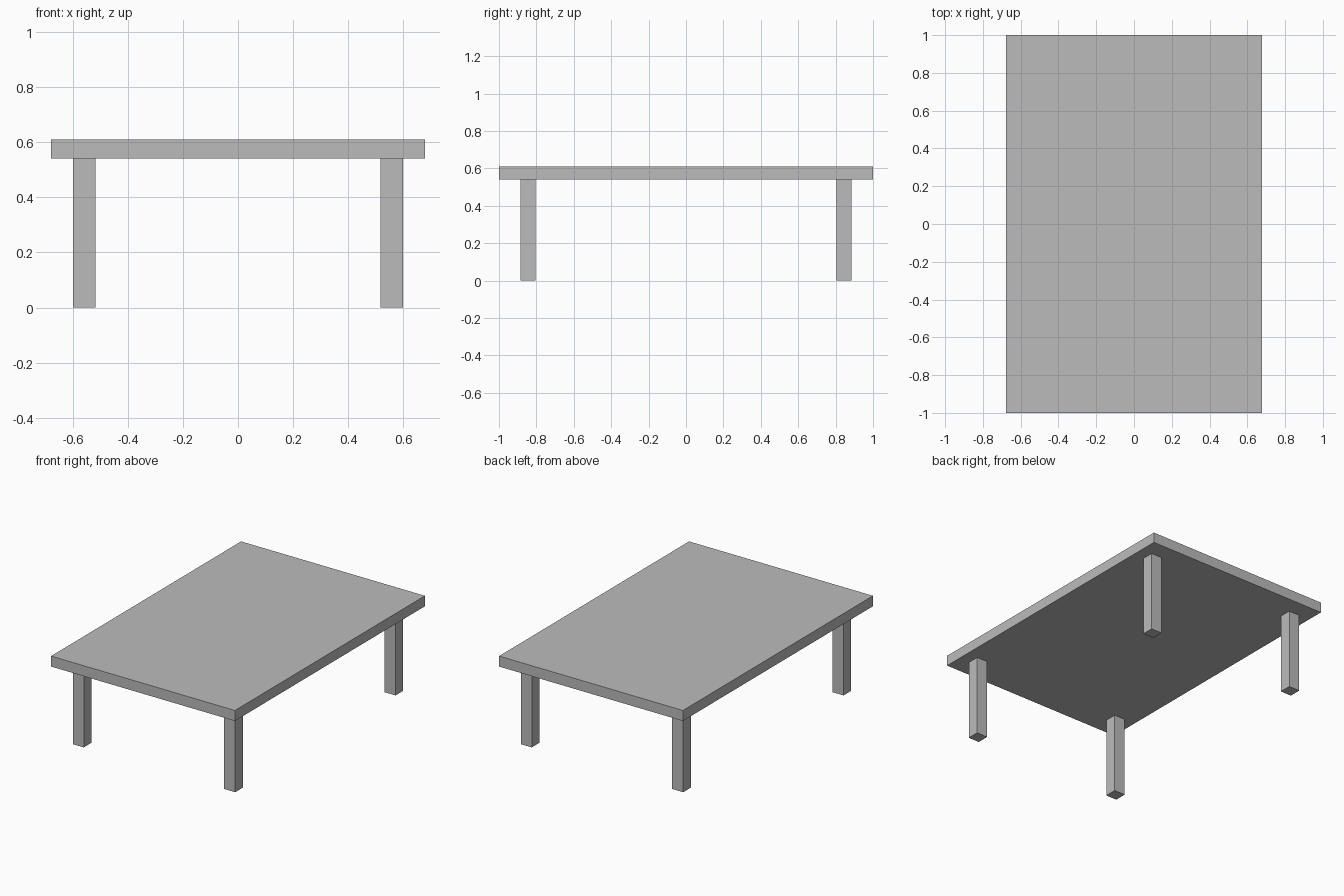
import bpy

if "Cube" in bpy.data.objects:
    bpy.data.objects.remove(bpy.data.objects["Cube"])

# Single flat grey for the whole table
grey = bpy.data.materials.new("grey")
grey.diffuse_color = (0.5, 0.5, 0.5, 1.0)
grey.use_nodes = True
grey.node_tree.nodes["Principled BSDF"].inputs["Base Color"].default_value = grey.diffuse_color


def box(name, center, size):
    """Axis-aligned box with its size baked into the mesh."""
    bpy.ops.mesh.primitive_cube_add(size=1, location=center)
    obj = bpy.context.object
    obj.name = name
    obj.scale = size
    bpy.ops.object.transform_apply(location=False, rotation=False, scale=True)
    obj.data.materials.append(grey)
    return obj


TOP_Z, UNDER_Z = 0.61, 0.54      # upper and lower faces of the slab
LEG = 0.081                      # square leg width
LEG_X, LEG_Y = 0.558, 0.844      # leg centres

# Table top
box("table_top", (0, 0, (TOP_Z + UNDER_Z) / 2), (1.355, 2.0, TOP_Z - UNDER_Z))

# Four square legs
for y_name, sy in (("front", -1), ("back", 1)):
    for x_name, sx in (("left", -1), ("right", 1)):
        box(f"{y_name}_{x_name}_leg", (sx * LEG_X, sy * LEG_Y, UNDER_Z / 2),
            (LEG, LEG, UNDER_Z))
